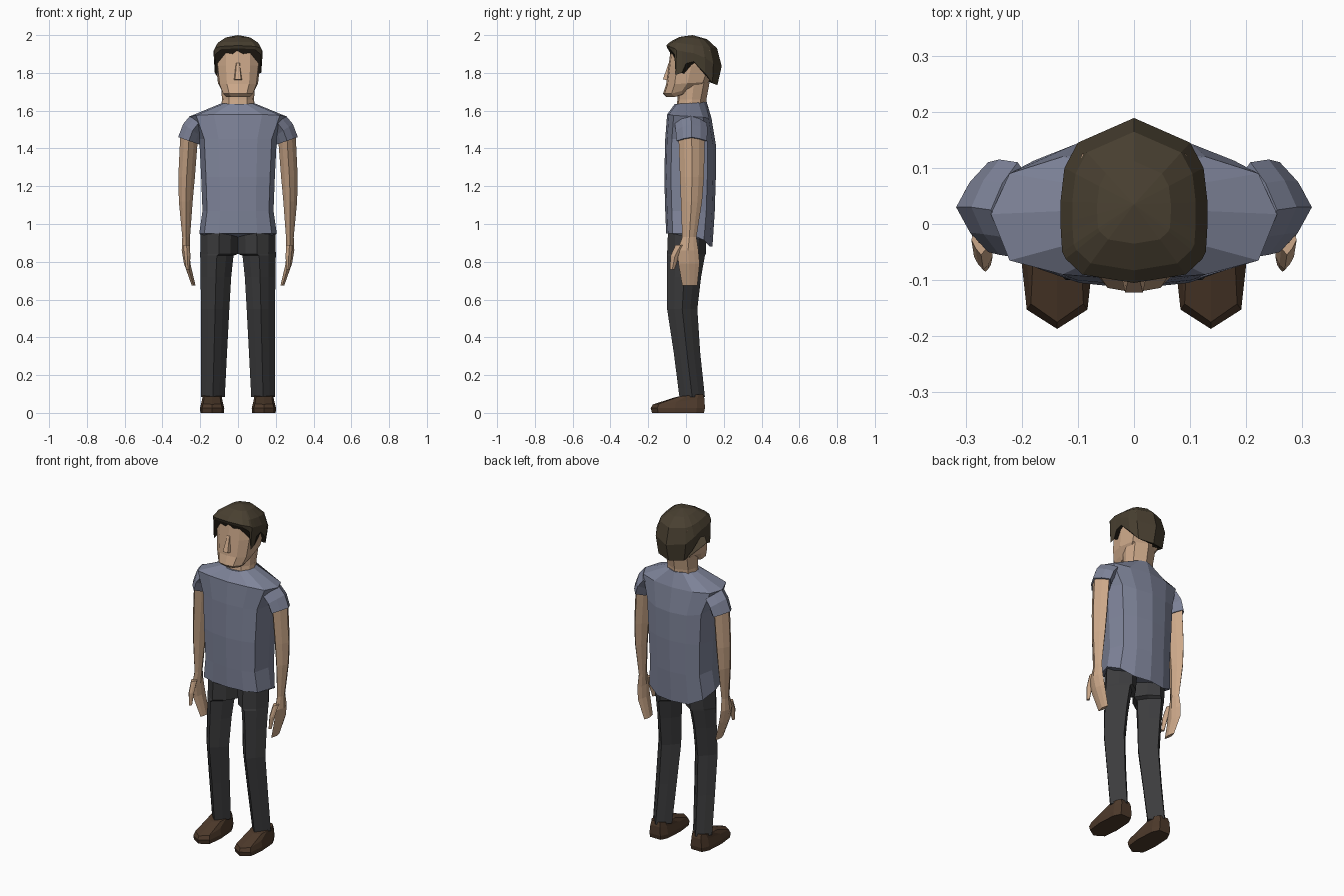
import bpy, bmesh
from math import cos, sin, pi


def material(name, rgb):
    m = bpy.data.materials.new(name)
    m.diffuse_color = (*rgb, 1)
    return m


SHIRT = material("shirt_blue", (0.21, 0.23, 0.32))
SKIN = material("skin", (0.60, 0.39, 0.25))
HAIR = material("hair_brown", (0.065, 0.05, 0.03))
TROUSER = material("trouser_grey", (0.045, 0.045, 0.047))
LEATHER = material("shoe_brown", (0.075, 0.042, 0.024))


def loft(name, rings, mat, mirror=False, apex=None):
    """Skin equal-length rings of points with quads and close both ends."""
    bm = bmesh.new()
    rows = [[bm.verts.new(p) for p in r] for r in rings]
    n = len(rows[0])
    for a, b in zip(rows, rows[1:]):
        for i in range(n):
            j = (i + 1) % n
            bm.faces.new((a[i], a[j], b[j], b[i]))
    bm.faces.new(rows[0][::-1])
    if apex:
        tip = bm.verts.new(apex)
        for i in range(n):
            bm.faces.new((rows[-1][i], rows[-1][(i + 1) % n], tip))
    else:
        bm.faces.new(rows[-1])
    bmesh.ops.recalc_face_normals(bm, faces=bm.faces)
    me = bpy.data.meshes.new(name)
    bm.to_mesh(me)
    bm.free()
    me.materials.append(mat)
    ob = bpy.data.objects.new(name, me)
    bpy.context.collection.objects.link(ob)
    if mirror:
        md = ob.modifiers.new("mirror", 'MIRROR')
        md.use_clip = False
        md.use_mirror_merge = False
    return ob


def sym(half):
    """Complete a half ring (front centre to back centre) across x = 0."""
    return half + [(-x, y, z) for x, y, z in half[-2:0:-1]]


def octo(x0, x1, y0, y1, z0, z1=None, k=0.8):
    """Eight-sided ring; z runs from z0 at the inner side to z1 at the outer."""
    z1 = z0 if z1 is None else z1
    pts = []
    for i in range(8):
        a = i * pi / 4
        s = k / cos(pi / 4) if i % 2 else 1
        u, v = cos(a) * s, sin(a) * s
        u, v = (u * cos(pi / 4), v * cos(pi / 4)) if i % 2 else (u, v)
        pts.append(((x0 + x1) / 2 + u * (x1 - x0) / 2,
                    (y0 + y1) / 2 + v * (y1 - y0) / 2,
                    (z0 + z1) / 2 + u * (z1 - z0) / 2))
    return pts


def torso(zf, zs, zb, w, yf, yb):
    """Shirt cross-section with a shallow ridge at front and back."""
    return sym([(0, yf, zf), (w * .5, yf + .01, zf), (w * .87, yf + .035, (zf + zs) / 2),
                (w, (yf + yb) / 2, zs),
                (w * .87, yb - .045, (zb + zs) / 2), (w * .5, yb - .015, zb), (0, yb, zb)])


# Shirt body
loft("shirt", [
    torso(.95, .95, .88, .205, -.105, .14),
    torso(1.07, 1.07, 1.06, .188, -.11, .152),
    torso(1.25, 1.25, 1.25, .195, -.115, .158),
    torso(1.45, 1.45, 1.42, .205, -.11, .158),
    torso(1.58, 1.57, 1.56, .255, -.10, .135),
    torso(1.635, 1.64, 1.645, .085, -.06, .11)], SHIRT)

# Sleeves
loft("sleeve", [
    octo(.16, .255, -.06, .11, 1.50, 1.572),
    octo(.19, .29, -.055, .115, 1.46, 1.53),
    octo(.203, .317, -.05, .11, 1.42, 1.46)], SHIRT, True)

# Arms running into flat hands
loft("arm", [
    octo(.212, .305, -.04, .10, 1.46, 1.48),
    octo(.228, .316, -.032, .095, 1.25),
    octo(.24, .313, -.027, .085, 1.12),
    octo(.254, .295, -.02, .055, .93),
    octo(.256, .298, -.045, .066, .86),
    octo(.252, .286, -.04, .072, .79),
    octo(.225, .245, -.02, .06, .675)], SKIN, True)
loft("thumb", [
    octo(.255, .29, -.055, 0, .89),
    octo(.252, .285, -.082, -.035, .83),
    octo(.255, .275, -.085, -.06, .76)], SKIN, True)

# Trousers: each leg widens into its half of the hips
loft("trouser_leg", [
    octo(.07, .196, -.035, .10, .085, k=.75),
    octo(.058, .196, -.065, .075, .32, k=.75),
    octo(.046, .196, -.10, .06, .55, k=.75),
    octo(.036, .198, -.10, .08, .72, k=.78),
    octo(.024, .20, -.10, .10, .832, k=.8),
    octo(0, .20, -.10, .105, .842, k=.85),
    octo(0, .198, -.095, .11, .97, k=.88)], TROUSER, True)


# Shoes with a pointed toe
def shoe(s, y_toe, y_heel, z_toe, z_heel):
    cx, out = .137, []
    outline = [(0, 0), (.052, .12), (.062, .45), (.055, .85), (.035, 1),
               (-.035, 1), (-.055, .85), (-.062, .45), (-.052, .12)]
    for dx, t in outline:
        out.append((cx + dx * s, y_toe + (y_heel - y_toe) * t, z_toe + (z_heel - z_toe) * t))
    return out


loft("shoe", [
    shoe(1, -.18, .095, 0, 0),
    shoe(1.04, -.187, .10, .025, .025),
    shoe(.9, -.175, .098, .045, .075),
    shoe(.8, -.05, .09, .085, .10)], LEATHER, True)


# Head and neck
def face(z, w, yf, yb, zb=None):
    zb = z if zb is None else zb
    zm = (z + zb) / 2
    return sym([(0, yf, z), (w * .55, yf + .008, z), (w * .92, yf + .045, z),
                (w, (yf + yb) / 2, zm), (w * .8, yb - .03, zb), (0, yb, zb)])


loft("neck", [face(1.60, .09, -.055, .105), face(1.66, .085, -.045, .108),
              face(1.75, .09, -.04, .125)], SKIN)
loft("head", [
    face(1.672, .068, -.105, .06, 1.70),
    face(1.69, .085, -.122, .08, 1.72),
    face(1.74, .106, -.105, .12, 1.75),
    face(1.84, .117, -.092, .15),
    face(1.92, .116, -.082, .155),
    face(1.96, .08, -.05, .12)], SKIN)
loft("nose", [
    [(-.024, -.085, 1.76), (.024, -.085, 1.76), (.016, -.122, 1.765), (-.016, -.122, 1.765)],
    [(-.012, -.08, 1.86), (.012, -.08, 1.86), (.008, -.093, 1.85), (-.008, -.093, 1.85)]], SKIN)

# Hair cap with fringe, sideburns and a low nape
hairline = [(0, -.098, 1.93), (.088, -.085, 1.925), (.118, -.062, 1.90), (.122, -.055, 1.79),
            (.123, -.022, 1.80), (.124, 0, 1.85), (.124, .04, 1.86), (.114, .10, 1.80),
            (.085, .14, 1.745), (0, .166, 1.735)]
crown = [(0, -.105, 1.945), (.092, -.09, 1.94), (.122, -.062, 1.93), (.128, -.05, 1.92),
         (.13, -.02, 1.915), (.131, 0, 1.91), (.131, .04, 1.905), (.124, .10, 1.88),
         (.10, .145, 1.85), (0, .189, 1.835)]


def shrink(f, z_front, z_back):
    return [(x * f, .035 + (y - .035) * f,
             z_front + (z_back - z_front) * (y + .105) / .294) for x, y, z in crown]


loft("hair", [sym(hairline), sym(crown), sym(shrink(.84, 1.965, 1.93)),
              sym(shrink(.5, 1.99, 1.978))], HAIR, apex=(0, .035, 2.0))
